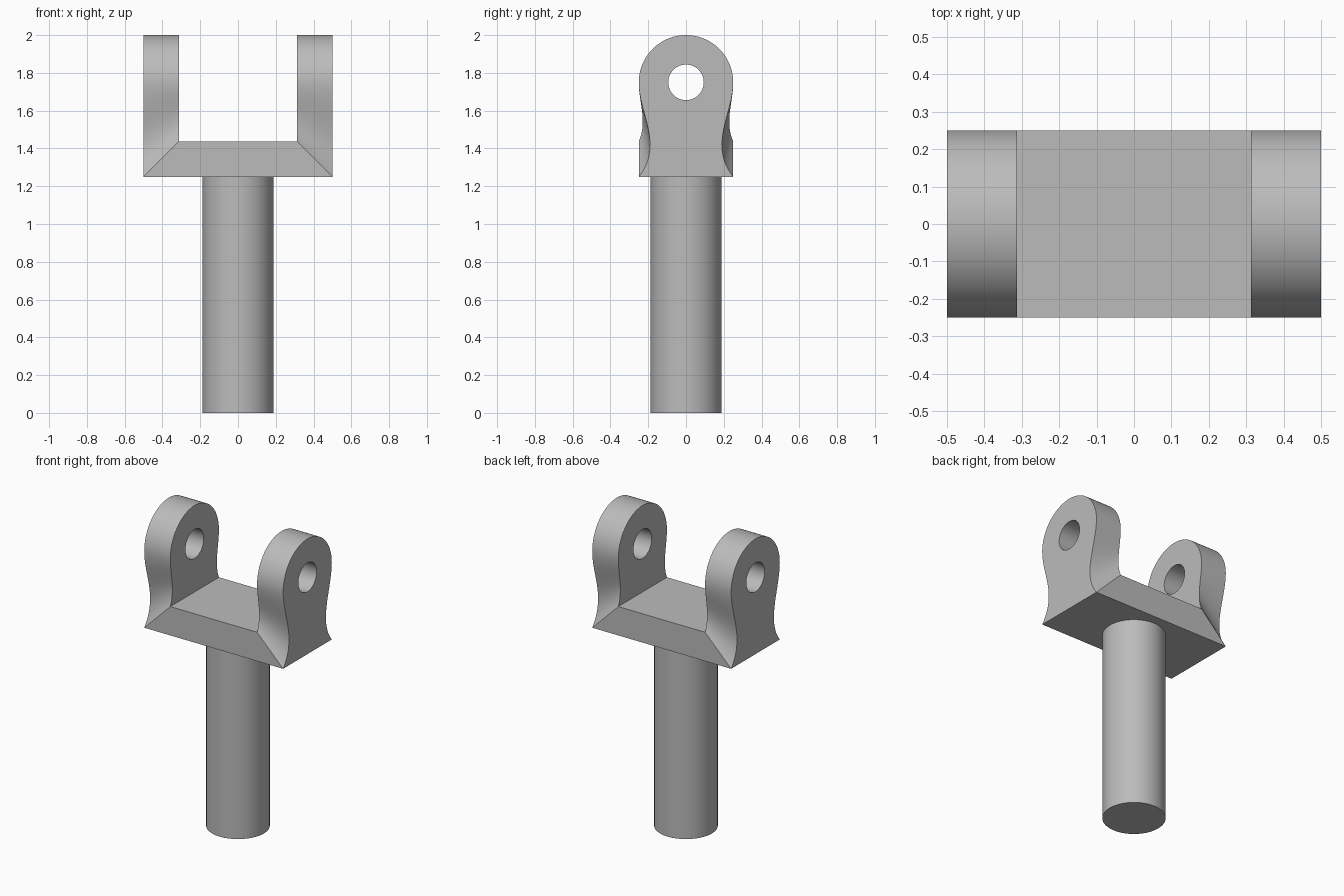
import bpy
import bmesh
from math import pi, sin, cos, radians

if "Cube" in bpy.data.objects:
    bpy.data.objects.remove(bpy.data.objects["Cube"])

HALF_DEPTH = 0.25
EYE_Z = 1.75
BASE_Z, SEAT_Z = 1.25, 1.4375
OUTER_X, INNER_X = 0.5, 0.3125

steel = bpy.data.materials.new("plain grey steel")
steel.use_nodes = True
GREY = (0.5, 0.5, 0.5, 1)
steel.diffuse_color = GREY
steel.node_tree.nodes["Principled BSDF"].inputs["Base Color"].default_value = GREY


def make_object(name, bm):
    bmesh.ops.recalc_face_normals(bm, faces=bm.faces)
    mesh = bpy.data.meshes.new(name)
    bm.to_mesh(mesh)
    bm.free()
    mesh.materials.append(steel)
    obj = bpy.data.objects.new(name, mesh)
    bpy.context.collection.objects.link(obj)
    return obj


def activate(obj):
    bpy.ops.object.select_all(action="DESELECT")
    obj.select_set(True)
    bpy.context.view_layer.objects.active = obj


def cylinder(name, radius, length, segments):
    bm = bmesh.new()
    bmesh.ops.create_cone(bm, cap_ends=True, segments=segments,
                          radius1=radius, radius2=radius, depth=length)
    return make_object(name, bm)


def arm_outline(foot_z, pinch, steps=24):
    """Waisted flank (cubic curve), round eye, mirrored flank."""
    flank = []
    for i in range(steps):
        t = i / steps
        y = HALF_DEPTH - 3 * (1 - t) ** 2 * t * pinch
        flank.append((y, foot_z + (EYE_Z - foot_z) * t))
    arc = [(HALF_DEPTH * cos(pi * i / 48), EYE_Z + HALF_DEPTH * sin(pi * i / 48))
           for i in range(49)]
    return flank + arc + [(-y, z) for y, z in reversed(flank)]


# Fork: two arms mitred into a flat crossbar, one closed shell
bm = bmesh.new()
feet = []
for side in (1, -1):
    outer = [bm.verts.new((side * OUTER_X, y, z)) for y, z in arm_outline(BASE_Z, 0.135)]
    inner = [bm.verts.new((side * INNER_X, y, z)) for y, z in arm_outline(SEAT_Z, 0.047)]
    bm.faces.new(outer)
    bm.faces.new(inner)
    for i in range(len(outer) - 1):
        bm.faces.new((outer[i], outer[i + 1], inner[i + 1], inner[i]))
    feet.append((outer[0], inner[0], inner[-1], outer[-1]))
for i in range(4):
    j = (i + 1) % 4
    bm.faces.new((feet[0][i], feet[0][j], feet[1][j], feet[1][i]))
fork = make_object("fork", bm)

# Pin holes through both arms
cutter = cylinder("pin_hole_cutter", 0.094, 1.4, 64)
cutter.rotation_euler.y = radians(90)
cutter.location.z = EYE_Z
cutter.hide_render = True
cut = fork.modifiers.new("pin holes", "BOOLEAN")
cut.operation = "DIFFERENCE"
cut.solver = "EXACT"
cut.object = cutter
activate(fork)
bpy.ops.object.modifier_apply(modifier=cut.name)
bpy.data.objects.remove(cutter)

# Round stem below the crossbar
stem = cylinder("stem", 0.1875, BASE_Z, 96)
stem.location.z = BASE_Z / 2

for part in (fork, stem):
    activate(part)
    bpy.ops.object.shade_smooth_by_angle(angle=radians(25))
